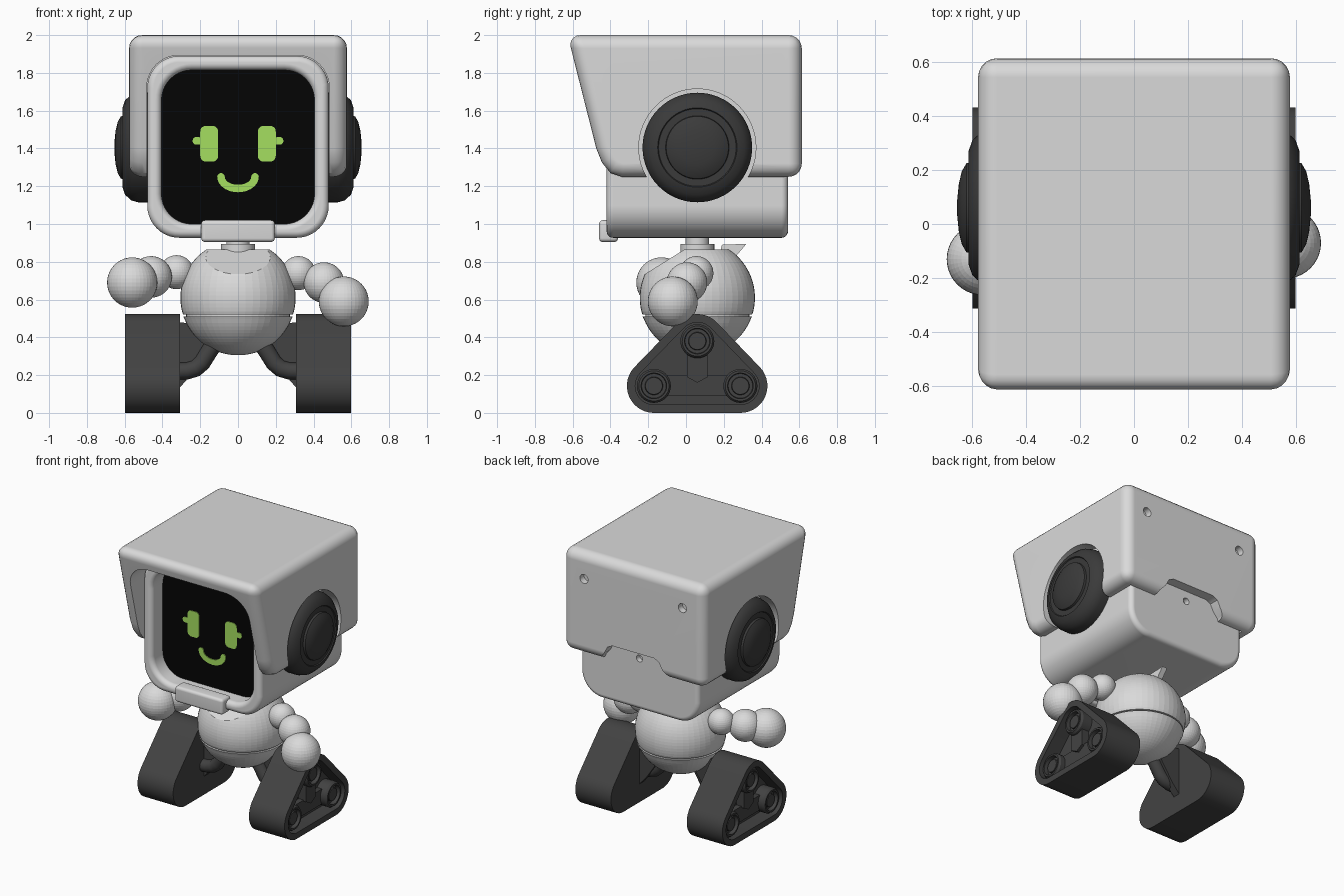
import bpy, bmesh, math
from mathutils import Vector, Matrix

cube = bpy.data.objects.get("Cube")
if cube:
    bpy.data.objects.remove(cube, do_unlink=True)


def material(name, r, g, b):
    m = bpy.data.materials.new(name)
    m.use_nodes = True
    m.diffuse_color = (r, g, b, 1)
    m.node_tree.nodes["Principled BSDF"].inputs["Base Color"].default_value = (r, g, b, 1)
    return m


WHITE = material("shell white", 0.7, 0.7, 0.7)
TRACK = material("track grey", 0.055, 0.055, 0.055)
EAR = material("ear charcoal", 0.043, 0.043, 0.043)
BLACK = material("screen black", 0.0015, 0.0015, 0.0015)
GREEN = material("face green", 0.375, 0.74, 0.115)
MID_Y = 0.06
EAR_Z = 1.405
SCREEN_Y = -0.295


def finish(name, bm, mat, smooth=True):
    bmesh.ops.recalc_face_normals(bm, faces=bm.faces)
    me = bpy.data.meshes.new(name)
    bm.to_mesh(me)
    bm.free()
    ob = bpy.data.objects.new(name, me)
    bpy.context.collection.objects.link(ob)
    if mat:
        me.materials.append(mat)
    if smooth:
        shade(ob)
    return ob


def shade(ob):
    ob.data.shade_smooth()
    ob.data.set_sharp_from_angle(angle=math.radians(32))


def bake(ob):
    """Apply all modifiers."""
    dg = bpy.context.evaluated_depsgraph_get()
    dg.update()
    me = bpy.data.meshes.new_from_object(ob.evaluated_get(dg))
    ob.modifiers.clear()
    ob.data = me
    shade(ob)


def cut(ob, *cutters):
    for c in cutters:
        mod = ob.modifiers.new("cut", 'BOOLEAN')
        mod.operation, mod.solver, mod.object = 'DIFFERENCE', 'EXACT', c
        c.hide_render = True
    bake(ob)
    for c in cutters:
        bpy.data.objects.remove(c, do_unlink=True)


def bevel_edges(ob, width):
    mod = ob.modifiers.new("bevel", 'BEVEL')
    mod.width, mod.segments = width, 5
    mod.limit_method, mod.angle_limit = 'ANGLE', math.radians(40)
    bake(ob)


def even_shading(ob):
    """Keep large flat faces flat beside their rounded edges."""
    ob.modifiers.new("normals", 'WEIGHTED_NORMAL').keep_sharp = True


def hull(centres, r, n=10):
    """Convex outline around equal circles, centres counter-clockwise."""
    pts = []
    for i, c in enumerate(centres):
        p, q = centres[i - 1], centres[(i + 1) % len(centres)]
        a = math.atan2(c[1] - p[1], c[0] - p[0]) - math.pi / 2
        b = math.atan2(q[1] - c[1], q[0] - c[0]) - math.pi / 2
        turn = (b - a) % math.tau
        for k in range(n + 1):
            t = a + turn * k / n
            pts.append((c[0] + r * math.cos(t), c[1] + r * math.sin(t)))
    return pts


def round_rect(x0, x1, z0, z1, r, n=10):
    x0, x1, z0, z1 = x0 + r, x1 - r, z0 + r, z1 - r
    return hull([(x0, z0), (x1, z0), (x1, z1), (x0, z1)], r, n)


def prism(name, pts, axis, a, b, mat=None, bevel=0):
    """Extrude an outline (x,z along Y, or y,z along X) from a to b."""
    bm = bmesh.new()

    def at(p, d):
        return (p[0], d, p[1]) if axis == 'Y' else (d, p[0], p[1])
    lo = [bm.verts.new(at(p, a)) for p in pts]
    hi = [bm.verts.new(at(p, b)) for p in pts]
    bm.faces.new(lo)
    bm.faces.new(hi[::-1])
    for i in range(len(pts)):
        bm.faces.new((lo[i - 1], lo[i], hi[i], hi[i - 1]))
    ob = finish(name, bm, mat)
    if bevel:
        bevel_edges(ob, bevel)
    return ob


def lathe(name, profile, centre, axis, mat=None, n=48, smooth=True):
    """Spin (radius, height) points about an axis through centre."""
    bm = bmesh.new()
    rings = [[bm.verts.new((r * math.cos(math.tau * k / n), r * math.sin(math.tau * k / n), h))
              for k in range(n)] for r, h in profile]
    for lo, hi in zip(rings, rings[1:]):
        for k in range(n):
            bm.faces.new((lo[k - 1], lo[k], hi[k], hi[k - 1]))
    bm.faces.new(rings[0])
    bm.faces.new(rings[-1])
    rot = Vector(axis).to_track_quat('Z', 'Y').to_matrix().to_4x4()
    bm.transform(Matrix.Translation(centre) @ rot)
    return finish(name, bm, mat, smooth)


def ball(name, centre, r):
    bm = bmesh.new()
    bmesh.ops.create_uvsphere(bm, u_segments=40, v_segments=20, radius=r,
                              matrix=Matrix.Translation(centre))
    finish(name, bm, WHITE, False)


# Head with a rounded frame around a deep-set screen
head = prism("head", round_rect(-0.48, 0.48, 0.927, 1.89, 0.17), 'Y', -0.42, 0.54, WHITE)
cut(head, prism("recess", round_rect(-0.405, 0.405, 1.0, 1.815, 0.16), 'Y', -1, -0.24))
bevel_edges(head, 0.034)
cut(head, lathe("back_hole", [(0.025, 0), (0.025, 0.3)], (0, 0.5, 1.305), (0, 1, 0), n=20))
even_shading(head)
prism("screen", round_rect(-0.41, 0.41, 0.995, 1.82, 0.165), 'Y', SCREEN_Y, -0.2, BLACK)

# Face: eyes, lashes and smile
for s, side in ((1, "left"), (-1, "right")):
    for part, box, lift in (("eye", (0.105, 0.2, 1.33, 1.52, 0.03), 0.005),
                            ("lash", (0.19, 0.24, 1.42, 1.46, 0.018), 0.004)):
        pts = [(s * x, z) for x, z in round_rect(*box, n=5)]
        prism(f"{side}_{part}", pts, 'Y', SCREEN_Y - lift, SCREEN_Y + 0.001, GREEN)


def arc(cx, cz, rx, rz, a, b, n):
    return [(cx + rx * math.cos(math.radians(a + (b - a) * k / n)),
             cz + rz * math.sin(math.radians(a + (b - a) * k / n))) for k in range(n + 1)]


smile = (arc(0, 1.25, 0.11, 0.082, 180, 360, 20) + arc(0.09, 1.25, 0.02, 0.02, 20, 160, 5)
         + arc(0, 1.25, 0.07, 0.042, 360, 180, 20) + arc(-0.09, 1.25, 0.02, 0.02, 20, 160, 5))
prism("smile", smile, 'Y', SCREEN_Y - 0.005, SCREEN_Y + 0.001, GREEN)

# Clip under the screen
prism("chin_clip", round_rect(-0.195, 0.195, 0.905, 1.02, 0.02, 4), 'Y', -0.46, -0.36, WHITE, 0.035)

# Hood with cavity, ear cut-outs, back notch and screw holes
outline = [(-0.627, 2.0), (-0.475, 1.4), (-0.445, 1.325), (-0.4, 1.27), (-0.34, 1.25),
           (0.613, 1.25), (0.613, 2.0)]
hood = prism("hood", outline, 'X', -0.577, 0.577, WHITE, 0.07)
cut(hood,
    prism("cavity", round_rect(-0.483, 0.483, 0.8, 1.893, 0.17), 'Y', -1, 0.541),
    lathe("ear_cut", [(0.31, -1), (0.31, 1)], (0, MID_Y, EAR_Z), (1, 0, 0), n=64),
    prism("notch", [(-0.29, 1.2), (0.29, 1.2), (0.27, 1.27), (0.235, 1.31), (0.21, 1.36), (0.17, 1.38),
                    (-0.17, 1.38), (-0.21, 1.36), (-0.235, 1.31), (-0.27, 1.27)], 'Y', 0.5, 0.8),
    *[lathe("screw_cut", [(0.033, 0), (0.033, 0.2)], (x, 0.565, 1.81), (0, 1, 0), n=20)
      for x in (-0.4, 0.4)])
even_shading(hood)

# Ears
for s, side in ((1, "left"), (-1, "right")):
    lathe(f"{side}_ear", [(0.29, 0.46), (0.29, 0.53), (0.28, 0.565), (0.25, 0.598), (0.21, 0.612),
                          (0.205, 0.605), (0.168, 0.605), (0.165, 0.62), (0.135, 0.637),
                          (0.09, 0.648), (0.03, 0.654)],
          (0, MID_Y, EAR_Z), (s, 0, 0), EAR, 64)

# Body: ball with a waist groove, flat top and slanted bib
R, CZ = 0.305, 0.61
profile = []
for k in range(1, 37):
    h = -R * math.cos(math.radians(k * 4))
    r = R * math.sin(math.radians(k * 4))
    if abs(h + 0.09) < 0.01:
        profile += [(r, h - 0.005), (r - 0.015, h - 0.005), (r - 0.015, h + 0.005), (r, h + 0.005)]
    else:
        profile.append((r, h))
profile.append((0.167, 0.255))
body = lathe("body", profile, (0, MID_Y, CZ), (0, 0, 1), WHITE, 48, False)
bm = bmesh.new()
bm.from_mesh(body.data)
bmesh.ops.bisect_plane(bm, geom=bm.verts[:] + bm.edges[:] + bm.faces[:], clear_outer=True,
                       plane_co=(0, -0.01, 0.864), plane_no=(0, -0.53, 0.85))
bmesh.ops.holes_fill(bm, edges=[e for e in bm.edges if e.is_boundary], sides=0)
bm.to_mesh(body.data)
bm.free()
lathe("neck", [(0.09, 0.85), (0.09, 0.895), (0.062, 0.895), (0.062, 0.95)], (0, MID_Y, 0), (0, 0, 1), WHITE)
prism("back_fin", [(0.18, 0.85), (0.19, 0.89), (0.32, 0.895), (0.265, 0.83)], 'X', -0.02, 0.02, WHITE)

# Arms, each a chain of three balls
arms = {"left": [(0.32, 0.055, 0.74, 0.09), (0.455, 0.005, 0.69, 0.107), (0.56, -0.07, 0.59, 0.132)],
        "right": [(-0.325, 0.055, 0.745, 0.09), (-0.46, -0.03, 0.72, 0.11), (-0.56, -0.13, 0.69, 0.133)]}
for side, chain in arms.items():
    for part, (x, y, z, r) in zip(("shoulder", "forearm", "hand"), chain):
        ball(f"{side}_{part}", (x, y, z), r)

# Triangular tracks, wheels and leg struts
wheels = [(-0.17, 0.143), (0.288, 0.143), (MID_Y, 0.38)]
for s, side in ((1, "left"), (-1, "right")):
    track = prism(f"{side}_track", hull(wheels, 0.143, 14), 'X', s * 0.308, s * 0.597, TRACK)
    cut(track, prism("track_recess", hull(wheels, 0.099, 12), 'X', s * 0.49, s * 0.8))
    for i, (y, z) in enumerate(wheels):
        lathe(f"{side}_wheel_{i + 1}", [(0.09, 0.47), (0.09, 0.565), (0.08, 0.58), (0.068, 0.58),
                                        (0.065, 0.55), (0.048, 0.55), (0.045, 0.57)],
              (0, y, z), (s, 0, 0), TRACK, 32)
    prism(f"{side}_axle_bar", round_rect(-0.17, 0.288, 0.09, 0.2, 0.01, 2), 'X', s * 0.47, s * 0.53, TRACK)
    prism(f"{side}_upright_bar", [(0.005, 0.19), (MID_Y, 0.16), (0.115, 0.19), (0.115, 0.36), (0.005, 0.36)],
          'X', s * 0.47, s * 0.55, TRACK)
    brace = [(0.1, 0.42), (0.2, 0.47), (0.32, 0.48), (0.32, 0.12), (0.25, 0.2)]
    prism(f"{side}_leg_brace", [(s * x, z) for x, z in brace], 'Y', 0.045, 0.1, TRACK)
    curve = bpy.data.curves.new(f"{side}_leg_tube", 'CURVE')
    curve.dimensions, curve.bevel_depth, curve.bevel_resolution = '3D', 0.045, 4
    curve.use_fill_caps = True
    path = [(0.1, 0.4), (0.15, 0.33), (0.19, 0.265), (0.225, 0.235), (0.27, 0.222), (0.33, 0.22)]
    spline = curve.splines.new('POLY')
    spline.points.add(len(path) - 1)
    for p, (x, z) in zip(spline.points, path):
        p.co = (s * x, 0.04, z, 1)
    curve.materials.append(TRACK)
    tube = bpy.data.objects.new(f"{side}_leg_tube", curve)
    bpy.context.collection.objects.link(tube)
